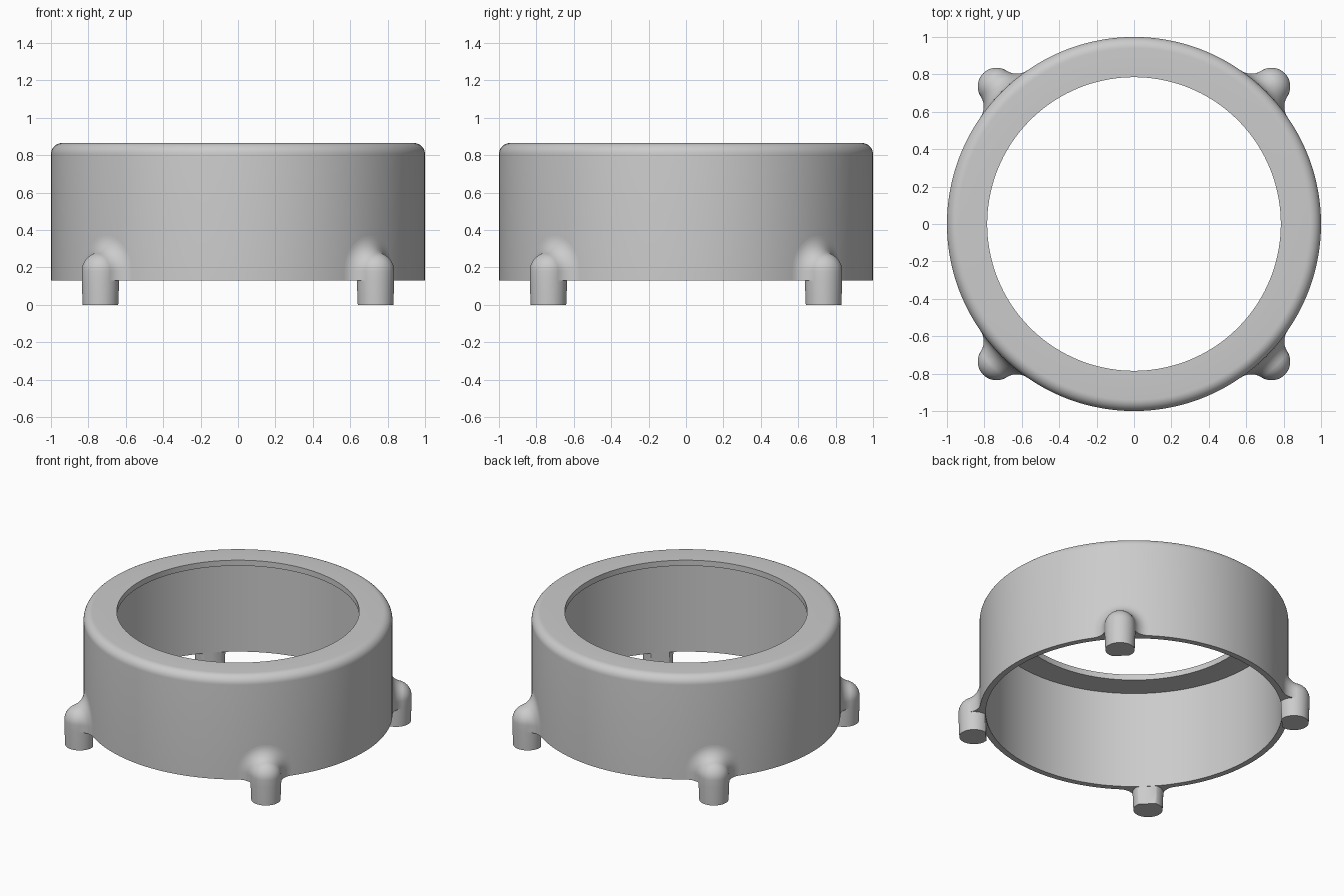
import bpy, bmesh, math
from mathutils import Vector, Matrix

if "Cube" in bpy.data.objects:
    bpy.data.objects.remove(bpy.data.objects["Cube"])

grey = bpy.data.materials.new("plain_grey")
grey.diffuse_color = (0.6, 0.6, 0.6, 1)
grey.use_nodes = True
grey.node_tree.nodes["Principled BSDF"].inputs["Base Color"].default_value = grey.diffuse_color

RING_R, WALL_R, LIP_R = 1.0, 0.96, 0.785
BASE_Z, TOP_Z, LIP_Z, EDGE_R = 0.13, 0.865, 0.825, 0.06
LEG_U, LEG_R, DOME_Z, BLEND_R = 1.04, 0.1, 0.18, 0.1


def finish(bm, name, angle=35):
    bmesh.ops.remove_doubles(bm, verts=bm.verts, dist=1e-5)
    bmesh.ops.recalc_face_normals(bm, faces=bm.faces)
    mesh = bpy.data.meshes.new(name)
    bm.to_mesh(mesh)
    bm.free()
    mesh.materials.append(grey)
    obj = bpy.data.objects.new(name, mesh)
    bpy.context.collection.objects.link(obj)
    bpy.ops.object.select_all(action='DESELECT')
    obj.select_set(True)
    bpy.context.view_layer.objects.active = obj
    bpy.ops.object.shade_smooth_by_angle(angle=math.radians(angle))
    return obj


def lathe(profile, steps, closed):
    """Revolve (radius, z) points about the z axis."""
    bm = bmesh.new()
    vs = [bm.verts.new((r, 0, z)) for r, z in profile]
    es = [bm.edges.new(p) for p in zip(vs, vs[1:])]
    if closed:
        es.append(bm.edges.new((vs[-1], vs[0])))
    bmesh.ops.spin(bm, geom=vs + es, cent=(0, 0, 0), axis=(0, 0, 1),
                   angle=math.tau, steps=steps, use_duplicate=False)
    bmesh.ops.remove_doubles(bm, verts=bm.verts, dist=1e-5)
    return bm


def arc(cx, cz, r, start, end, n):
    return [(cx + r * math.cos(a), cz + r * math.sin(a))
            for a in (math.radians(start + (end - start) * i / n) for i in range(n + 1))]


# Hollow ring with a rounded top edge and an inward lip
profile = [(WALL_R, BASE_Z), (RING_R, BASE_Z)]
profile += arc(RING_R - EDGE_R, TOP_Z - EDGE_R, EDGE_R, 0, 90, 8)
profile += [(LIP_R, TOP_Z), (LIP_R, LIP_Z), (WALL_R, LIP_Z)]
finish(lathe(profile, 144, True), "ring_body")


def make_leg():
    """Domed peg, sliced flat on the side facing the ring's centre."""
    pts = [(0, 0), (0.095, 0), (LEG_R, BASE_Z)]
    pts += arc(0, DOME_Z, LEG_R, 0, 90, 12)
    bm = lathe(pts, 48, False)
    bmesh.ops.translate(bm, verts=bm.verts, vec=(LEG_U, 0, 0))
    cut = bmesh.ops.bisect_plane(bm, geom=bm.verts[:] + bm.edges[:] + bm.faces[:],
                                 plane_co=(0.962, 0, 0), plane_no=(1, 0, 0), clear_inner=True)
    edges = [e for e in cut["geom_cut"] if isinstance(e, bmesh.types.BMEdge)]
    bmesh.ops.contextual_create(bm, geom=edges)
    return bm


def make_blend():
    """Concave blend between leg and ring, as the path of a rolling ball."""
    reach = RING_R + BLEND_R
    span = LEG_R + BLEND_R
    w_max = math.sqrt(span ** 2 - (reach - LEG_U) ** 2)
    stations = []
    for i in range(41):
        t = math.pi * i / 40
        w = w_max * math.sin(t)
        u = min(reach, (reach ** 2 + LEG_U ** 2 + w * w - span ** 2) / (2 * LEG_U))
        v = math.copysign(math.sqrt(max(0, reach ** 2 - u * u)), math.cos(t))
        stations.append((Vector((u, v, DOME_Z + w)), DOME_Z))
    # straight ends running down to the lower rim
    drop = Vector((0, 0, DOME_Z - BASE_Z))
    stations.insert(0, (stations[0][0] - drop, BASE_Z))
    stations.append((stations[-1][0] - drop, BASE_Z))
    bm = bmesh.new()
    rows = []
    for c, z in stations:
        to_wall = Vector((-c.x, -c.y, 0)).normalized()
        to_leg = (Vector((LEG_U, 0, z)) - c).normalized()
        pts = [c + BLEND_R * to_wall.slerp(to_leg, k / 10) for k in range(11)]
        rows.append([bm.verts.new(p) for p in pts])
    for a, b in zip(rows, rows[1:]):
        for k in range(10):
            bm.faces.new((a[k], a[k + 1], b[k + 1], b[k]))
    # flat undersides level with the rim
    for row in (rows[0], rows[-1]):
        apex = bm.verts.new((0.985, 0, BASE_Z))
        for k in range(10):
            bm.faces.new((row[k], row[k + 1], apex))
    return bm


# Four legs on the diagonals
for i, side in enumerate(("back_right", "back_left", "front_left", "front_right")):
    turn = Matrix.Rotation(math.radians(45 + 90 * i), 4, 'Z')
    for make, part in ((make_leg, "leg"), (make_blend, "leg_blend")):
        bm = make()
        bmesh.ops.transform(bm, matrix=turn, verts=bm.verts)
        finish(bm, f"{side}_{part}")
